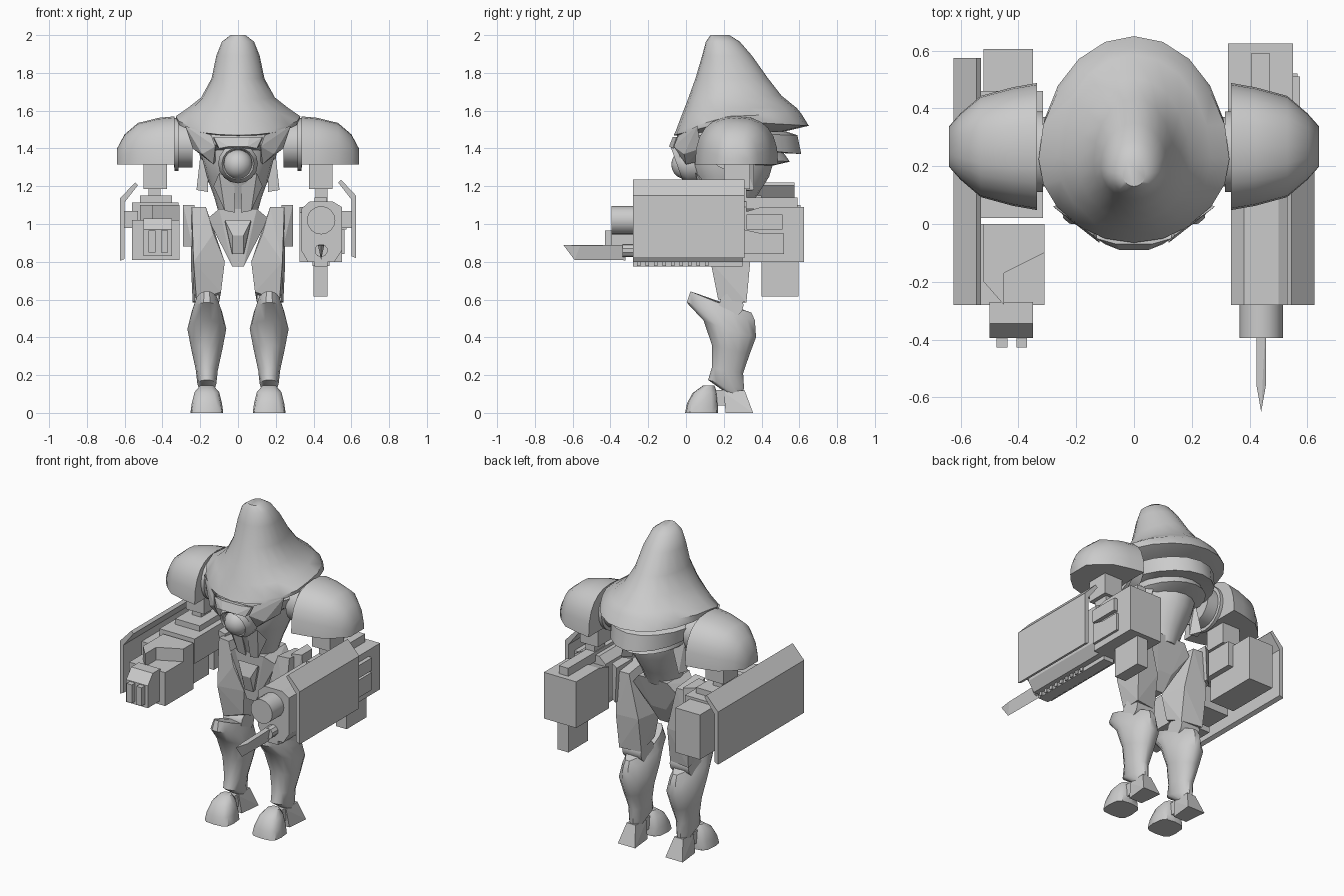
import bpy, bmesh
from math import pi, cos, sin, radians
from mathutils import Vector, Matrix


def make(name, bm, smooth=0, mirror=False):
    bmesh.ops.recalc_face_normals(bm, faces=bm.faces)
    me = bpy.data.meshes.new(name)
    bm.to_mesh(me)
    bm.free()
    ob = bpy.data.objects.new(name, me)
    bpy.context.collection.objects.link(ob)
    if smooth:
        bpy.ops.object.select_all(action='DESELECT')
        ob.select_set(True)
        bpy.context.view_layer.objects.active = ob
        bpy.ops.object.shade_smooth_by_angle(angle=radians(smooth))
    if mirror:
        ob.modifiers.new("Mirror", 'MIRROR')
    return ob


def box(name, x, y, z, mirror=False):
    bm = bmesh.new()
    mid = [(a + b) / 2 for a, b in (x, y, z)]
    size = [b - a for a, b in (x, y, z)]
    bmesh.ops.create_cube(bm, size=1, matrix=Matrix.Translation(mid) @ Matrix.Diagonal((*size, 1)))
    return make(name, bm, 0, mirror)


def hull(name, pts, mirror=False):
    bm = bmesh.new()
    for p in pts:
        bm.verts.new(p)
    bmesh.ops.convex_hull(bm, input=bm.verts)
    bmesh.ops.dissolve_limit(bm, angle_limit=0.02, verts=bm.verts, edges=bm.edges)
    return make(name, bm, 0, mirror)


def loft(name, rings, smooth=40, mirror=False):
    bm = bmesh.new()
    R = [[bm.verts.new(p) for p in r] for r in rings]
    n = len(R[0])
    for a, b in zip(R, R[1:]):
        for i in range(n):
            bm.faces.new((a[i], a[(i + 1) % n], b[(i + 1) % n], b[i]))
    bm.faces.new(R[0])
    bm.faces.new(R[-1])
    return make(name, bm, smooth, mirror)


def prism(name, prof, a, b, axis):
    """Extrude a 2D profile along x (profile y,z), y (x,z) or z (x,y)."""
    k = 'xyz'.index(axis)
    return loft(name, [[(*p[:k], t, *p[k:]) for p in prof] for t in (a, b)], 0)


def cyl(name, c, r, depth, axis, n=16, mirror=False):
    bm = bmesh.new()
    rot = Matrix.Rotation(pi / 2, 4, 'Y' if axis == 'x' else 'X')
    bmesh.ops.create_cone(bm, cap_ends=True, segments=n, radius1=r, radius2=r, depth=depth,
                          matrix=Matrix.Translation(c) @ rot)
    return make(name, bm, 35, mirror)


def spow(v, e):
    return abs(v) ** e * (1 if v >= 0 else -1)


def oval(w, yf, yb, zf, zs=None, zb=None, cx=0, n=20, e=1.0):
    """Horizontal egg ring with separate front, side and back heights."""
    zb = zf if zb is None else zb
    zs = (zf + zb) / 2 if zs is None else zs
    yc = yf + (yb - yf) * 0.42
    out = []
    for i in range(n):
        c, s = spow(cos(2 * pi * i / n), e), spow(sin(2 * pi * i / n), e)
        y = yc + s * ((yb - yc) if s > 0 else (yc - yf))
        out.append((cx + w * c, y, zs + abs(s) * ((zb if s > 0 else zf) - zs)))
    return out


# hood with overhanging rim
loft("hood", [oval(.04, .13, .23, 2.0), oval(.085, .105, .285, 1.965), oval(.115, .085, .35, 1.89),
              oval(.14, .05, .435, 1.77), oval(.195, .01, .505, 1.66, 1.67, 1.68),
              oval(.265, -.025, .585, 1.57, 1.615, 1.615), oval(.33, -.055, .61, 1.49, 1.57, 1.585),
              oval(.325, -.065, .65, 1.47, 1.545, 1.52), oval(.24, .0, .48, 1.46, 1.5, 1.48)], 45)
# layered collar below the hood
loft("collar", [oval(.25, -.03, .53, 1.49), oval(.27, -.05, .59, 1.46, 1.48, 1.47),
                oval(.25, -.05, .61, 1.42, 1.41, 1.37), oval(.19, .03, .48, 1.38, 1.37, 1.38)])
loft("lower_collar", [oval(.21, .05, .5, 1.4), oval(.2, .06, .55, 1.36, 1.35, 1.33),
                      oval(.15, .08, .42, 1.3)])
hull("collar_flap", [(.28, .06, 1.52), (.14, -.04, 1.47), (.12, -.065, 1.41), (.19, -.01, 1.37),
                     (.13, .0, 1.315), (.12, .06, 1.33), (.24, .08, 1.4)], True)
hull("brow", [(s * x, y, z) for s in (-1, 1) for x, y, z in
              ((.13, -.05, 1.46), (.1, -.07, 1.4), (.05, -.09, 1.41), (.06, -.07, 1.46), (.12, .05, 1.42))])
# torso
loft("torso", [oval(.18, .0, .48, 1.45), oval(.19, .0, .47, 1.35), oval(.165, .04, .44, 1.25),
               oval(.125, .09, .37, 1.14), oval(.1, .12, .33, 1.05)])
hull("abdomen_muscle", [(.02, .06, 1.22), (.1, .05, 1.27), (.13, .1, 1.2), (.07, .1, 1.07),
                        (.015, .1, 1.06), (.06, .2, 1.15)], True)
hull("back_panel", [(.16, .3, 1.37), (.2, .3, 1.36), (.22, .3, 1.18), (.16, .3, 1.17),
                    (.15, .36, 1.36), (.2, .36, 1.18)], True)
# round eye and its ring, tilted down
bm = bmesh.new()
bmesh.ops.create_uvsphere(bm, u_segments=16, v_segments=10, radius=.078,
                          matrix=Matrix.Translation((0, -.0, 1.315)))
make("eye", bm, 40)
prof = ((.1, .05), (.105, -.02), (.085, -.05), (.075, -.04), (.075, .03))
loft("eye_ring", [[(r * cos(2 * pi * i / 16), d + r * sin(2 * pi * i / 16) * -.35, 1.32 + r * sin(2 * pi * i / 16))
                   for i in range(16)] for r, d in prof])

# shoulder domes and joints
rings = []
for x, hy, top in ((.335, .22, 1.57), (.42, .205, 1.562), (.53, .175, 1.535), (.6, .115, 1.475), (.64, .07, 1.4)):
    rings.append([(x, .268 + hy * spow(cos(pi * i / 12), .8), 1.315 + (top - 1.315) * spow(sin(pi * i / 12), .8))
                  for i in range(13)])
loft("shoulder", rings, 45, True)
cyl("shoulder_disc", (.325, .25, 1.42), .14, .02, 'x', 20, True)
cyl("shoulder_joint", (.29, .25, 1.42), .12, .1, 'x', 20, True)
box("upper_arm", (.375, .5), (.2, .34), (1.185, 1.33), True)
box("wrist", (.41, .475), (.22, .32), (1.08, 1.2), True)

# pelvis and legs
hull("pelvis", [(s * x, y, z) for s in (-1, 1) for x, y, z in
                ((.1, .11, 1.08), (.1, .33, 1.08), (.16, .15, 1.03), (.15, .31, 1.02),
                 (.05, .12, .9), (.05, .27, .88), (.03, .13, .775), (.03, .22, .775))])
hull("pelvis_crest", [(s * x, y, z) for s in (-1, 1) for x, y, z in
                      ((.07, .1, 1.02), (.03, .08, .94), (.03, .11, .84), (.05, .2, .9))])
hull("thigh", [(.17, .15, 1.09), (.245, .16, 1.09), (.25, .33, 1.07), (.165, .33, 1.07),
               (.13, .14, .95), (.07, .16, .8), (.235, .13, .8), (.25, .34, .8), (.1, .33, .8),
               (.09, .18, .64), (.22, .17, .6), (.24, .32, .585), (.1, .3, .585)], True)
hull("hip_plate", [(.23, .2, 1.1), (.29, .22, 1.1), (.29, .32, 1.1), (.23, .36, 1.1),
                   (.24, .2, .88), (.29, .24, .88), (.29, .32, .88), (.24, .36, .88)], True)
cyl("knee", (.165, .24, .57), .065, .13, 'x', 12, True)
shin = ((.02, .645, .35, .53, .06), (.0, .585, .37, .49, .08), (.09, .49, .375, .4, .103),
        (.135, .36, .34, .31, .082), (.135, .24, .305, .21, .058), (.115, .175, .31, .13, .05),
        (.22, .1, .3, .1, .03))
loft("shin", [oval(w, yf, yb, zf, None, zb, .165, 14) for yf, zf, yb, zb, w in shin], 40, True)
box("ankle", (.14, .19), (.12, .24), (.04, .12), True)
loft("toe", [oval(.087, -.005, .17, 0, cx=.165, n=12, e=.6), oval(.08, .005, .17, .05, cx=.165, n=12, e=.65),
             oval(.065, .035, .165, .105, .11, .11, .165, 12, .8),
             oval(.035, .09, .15, .145, .145, .145, .165, 12)], 40, True)
hull("heel", [(.165 + s * x, y, z) for s in (-1, 1) for x, y, z in
              ((.045, .21, 0), (.06, .355, 0), (.03, .2, .11), (.03, .31, .12))], True)

# armour plates beside both guns
plate = [(.6, .83), (.625, .82), (.625, 1.15), (.545, 1.235), (.53, 1.22), (.6, 1.13)]
prism("right_gun_plate", plate, -.28, .31, 'y')
prism("left_gun_plate", [(-x, z - .015) for x, z in plate], -.28, .575, 'y')
box("plate_bracket", (.53, .61), (-.1, .25), (.98, 1.07), True)

# right gun: body, stock, barrel, bayonet
prism("right_gun_body", [(.37, .8), (.51, .8), (.55, .86), (.55, 1.09), (.5, 1.12), (.38, 1.12),
                         (.335, 1.08), (.335, .86)], -.28, .32, 'y')
prism("right_gun_stock", [(.3, .8), (.625, .8), (.625, 1.09), (.4, 1.09), (.3, 1.06)], .325, .55, 'x')
prism("right_stock_panel", [(.31, .84), (.52, .84), (.52, .95), (.4, .95), (.31, .97)], .55, .565, 'x')
box("right_stock_block", (.55, .575), (.32, .51), (.97, 1.05))
box("right_gun_top", (.405, .47), (.1, .59), (1.08, 1.14))
box("right_gun_magazine", (.4, .475), (.4, .595), (.615, .82))
cyl("right_gun_barrel", (.44, -.33, 1.02), .075, .13, 'y')
box("right_gun_guard", (.405, .475), (-.28, .3), (.775, .82))
for i in range(9):
    box("guard_rib", (.395, .485), (-.26 + i * .045, -.24 + i * .045), (.778, .83))
cyl("bayonet_socket", (.44, -.29, .86), .035, .09, 'y', 10)
hull("bayonet", [(.44, -.65, .89), (.44, -.59, .81), (.44, -.32, .808), (.424, -.56, .885),
                 (.456, -.56, .885), (.424, -.32, .89), (.456, -.32, .89)])

# left gun: body, stepped top, cells and twin muzzles
box("left_gun_body", (-.56, -.31), (-.28, .0), (.81, 1.02))
prism("left_gun_step", [(-.52, -.2), (-.45, -.28), (-.45, -.17), (-.31, -.1), (-.31, .0), (-.52, .0)],
      1.02, 1.1, 'z')
box("left_gun_frame", (-.56, -.315), (.02, .46), (.96, 1.115))
box("left_gun_cell", (-.53, -.34), (.03, .2), (.82, .98))
box("left_gun_rear", (-.52, -.35), (.26, .605), (.82, 1.1))
box("left_gun_mount", (-.52, -.35), (.12, .4), (1.1, 1.15))
prism("left_gun_nose", [(-.27, .83), (-.395, .83), (-.395, .97), (-.345, 1.03), (-.27, 1.03)], -.5, -.35, 'x')
for x in (-.475, -.407):
    box("left_gun_muzzle", (x, x + .037), (-.428, -.38), (.85, .965))
